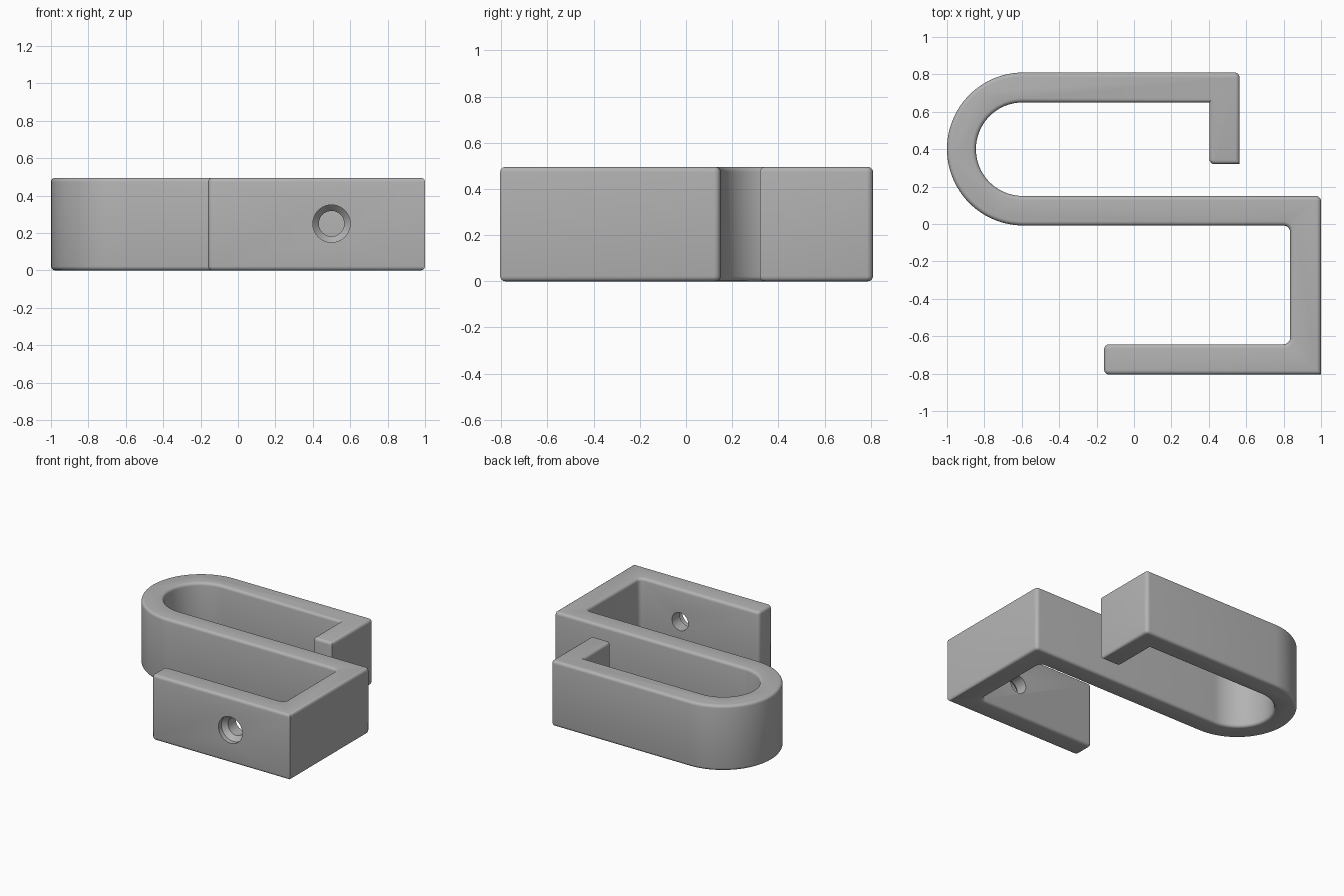
import bpy, bmesh, math
from mathutils import Vector

if "Cube" in bpy.data.objects:
    bpy.data.objects.remove(bpy.data.objects["Cube"])

HEIGHT, EDGE = 0.495, 0.022

grey = bpy.data.materials.new("grey")
grey.diffuse_color = (0.45, 0.45, 0.45, 1)
grey.use_nodes = True
grey.node_tree.nodes["Principled BSDF"].inputs["Base Color"].default_value = grey.diffuse_color


def rounded(points):
    """Outline from corners (x, y, fillet radius)."""
    out = []
    n = len(points)
    for i, (x, y, r) in enumerate(points):
        p = Vector((x, y))
        if r == 0:
            out.append(p)
            continue
        a = (Vector(points[i - 1][:2]) - p).normalized()
        b = (Vector(points[(i + 1) % n][:2]) - p).normalized()
        c = p + (a + b) * r
        steps = 24 if r > 0.1 else 5
        for k in range(steps + 1):
            t = k / steps * math.pi / 2
            out.append(c - b * r * math.cos(t) - a * r * math.sin(t))
    return out


def make_object(name, bm):
    bmesh.ops.recalc_face_normals(bm, faces=bm.faces[:])
    mesh = bpy.data.meshes.new(name)
    bm.to_mesh(mesh)
    bm.free()
    mesh.materials.append(grey)
    obj = bpy.data.objects.new(name, mesh)
    bpy.context.collection.objects.link(obj)
    return obj


# S-shaped band: front leg, right wall, middle bar, U bend, back bar, end lip
S = 0.028
outline = rounded([
    (-0.16, -0.805, S), (1.0, -0.805, 0), (1.0, 0.15, S),
    (-0.845, 0.15, 0.25), (-0.845, 0.65, 0.25),
    (0.403, 0.65, 0), (0.403, 0.32, S), (0.565, 0.32, 0), (0.565, 0.81, S),
    (-1.0, 0.81, 0.409), (-1.0, -0.008, 0.409),
    (0.835, -0.008, 0.035), (0.835, -0.643, 0.035), (-0.16, -0.643, S),
])
clean = [p for i, p in enumerate(outline) if (p - outline[i - 1]).length > 1e-4]
bm = bmesh.new()
base = bm.faces.new([bm.verts.new((p.x, p.y, 0)) for p in clean])
top = bmesh.ops.extrude_face_region(bm, geom=[base], use_keep_orig=True)
bmesh.ops.translate(bm, vec=(0, 0, HEIGHT),
                    verts=[v for v in top["geom"] if isinstance(v, bmesh.types.BMVert)])
bmesh.ops.recalc_face_normals(bm, faces=bm.faces[:])
rims = [e for e in bm.edges if abs(e.verts[0].co.z - e.verts[1].co.z) < 1e-5]
bmesh.ops.bevel(bm, geom=rims, offset=EDGE, segments=4, profile=0.5,
                affect='EDGES', clamp_overlap=False)
hook = make_object("s_hook", bm)

# Countersunk screw hole through the front leg
bm = bmesh.new()
rings = []
for y, r in [(-0.9, 0.1), (-0.77, 0.1), (-0.735, 0.068), (-0.5, 0.068)]:
    rings.append([bm.verts.new((0.5 + r * math.cos(k * math.tau / 40), y,
                                0.25 + r * math.sin(k * math.tau / 40)))
                  for k in range(40)])
for r0, r1 in zip(rings, rings[1:]):
    for k in range(40):
        j = (k + 1) % 40
        bm.faces.new((r0[k], r0[j], r1[j], r1[k]))
bm.faces.new(rings[0])
bm.faces.new(rings[-1])
cutter = make_object("hole_cutter", bm)
cutter.hide_render = True
cutter.hide_set(True)
cut = hook.modifiers.new("screw_hole", 'BOOLEAN')
cut.operation = 'DIFFERENCE'
cut.solver = 'EXACT'
cut.object = cutter

# Bake the hole, then smooth the rounded edges
bpy.context.view_layer.objects.active = hook
hook.select_set(True)
bpy.ops.object.modifier_apply(modifier=cut.name)
bpy.data.objects.remove(cutter)
bpy.ops.object.shade_smooth_by_angle(angle=math.radians(35))
